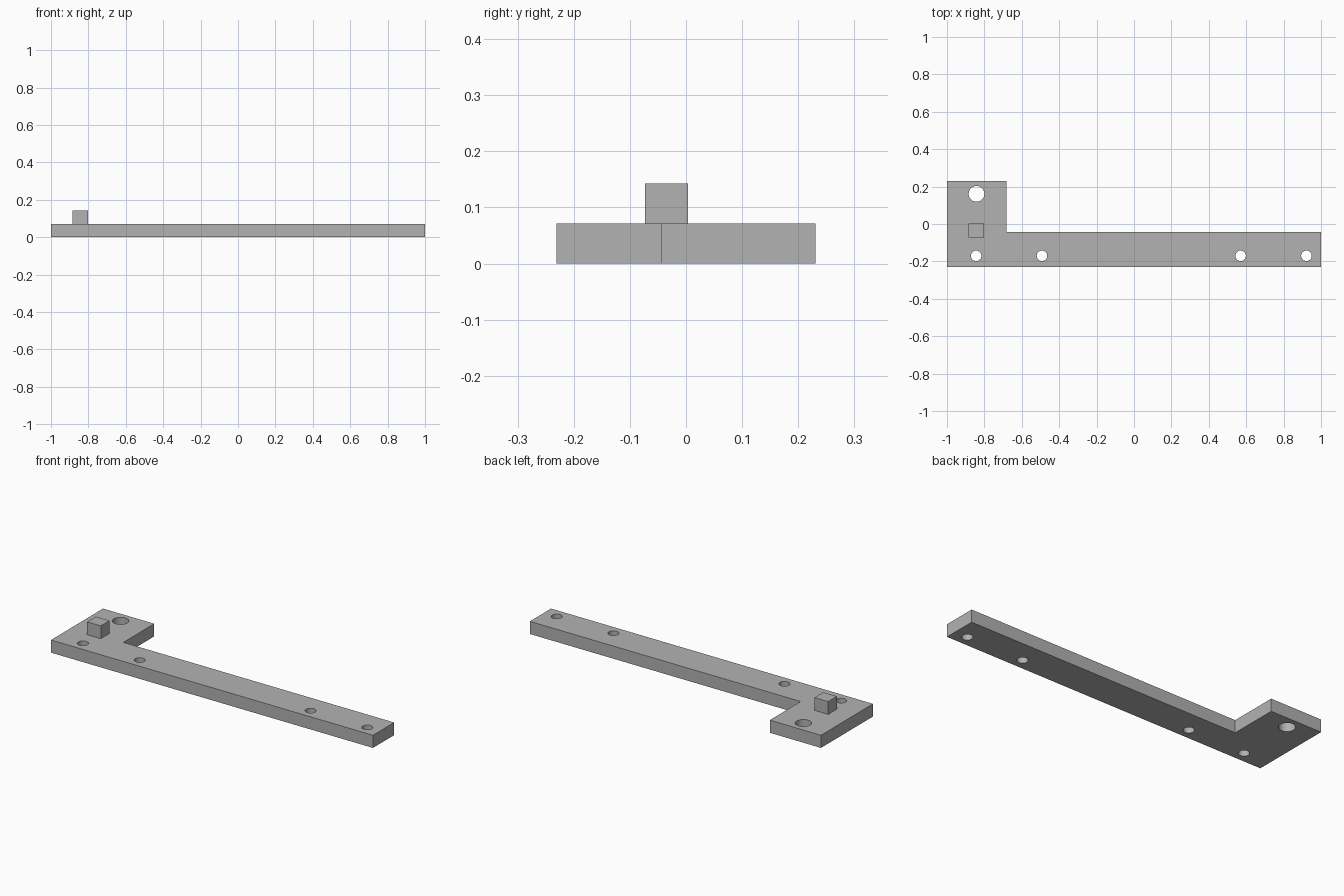
import bpy
import bmesh
from mathutils import Matrix, Vector

if "Cube" in bpy.data.objects:
    bpy.data.objects.remove(bpy.data.objects["Cube"], do_unlink=True)

THICK = 0.071

# Single plain grey
grey = bpy.data.materials.new("plain_grey")
grey.use_nodes = True
colour = (0.448, 0.448, 0.448, 1)
grey.diffuse_color = colour
grey.node_tree.nodes["Principled BSDF"].inputs["Base Color"].default_value = colour


def make_object(name, bm):
    bmesh.ops.recalc_face_normals(bm, faces=bm.faces)
    mesh = bpy.data.meshes.new(name)
    bm.to_mesh(mesh)
    bm.free()
    mesh.materials.append(grey)
    obj = bpy.data.objects.new(name, mesh)
    bpy.context.collection.objects.link(obj)
    return obj


def prism(name, outline, bottom, top):
    bm = bmesh.new()
    face = bm.faces.new([bm.verts.new((x, y, bottom)) for x, y in outline])
    ext = bmesh.ops.extrude_face_region(bm, geom=[face])
    verts = [v for v in ext["geom"] if isinstance(v, bmesh.types.BMVert)]
    bmesh.ops.translate(bm, verts=verts, vec=Vector((0, 0, top - bottom)))
    return make_object(name, bm)


# L-shaped plate: long arm with a wider pad at the right-hand end
plate = prism("mounting_plate", [(-1, -0.231), (1, -0.231), (1, -0.043),
                                 (-0.682, -0.043), (-0.682, 0.231), (-1, 0.231)], 0, THICK)

# Through holes: four small ones along the arm, one large one in the pad
holes = [(x, -0.17, 0.028) for x in (-0.844, -0.492, 0.57, 0.922)]
holes.append((-0.842, 0.161, 0.042))
bm = bmesh.new()
for x, y, radius in holes:
    bmesh.ops.create_cone(bm, cap_ends=True, segments=48, radius1=radius, radius2=radius,
                          depth=THICK * 3, matrix=Matrix.Translation((x, y, THICK / 2)))
cutter = make_object("hole_cutter", bm)
cutter.hide_render = True

cut = plate.modifiers.new("holes", "BOOLEAN")
cut.operation = "DIFFERENCE"
cut.solver = "EXACT"
cut.object = cutter
bpy.ops.object.select_all(action="DESELECT")
bpy.context.view_layer.objects.active = plate
plate.select_set(True)
bpy.ops.object.modifier_apply(modifier=cut.name)
bpy.data.objects.remove(cutter, do_unlink=True)
bpy.ops.object.shade_smooth_by_angle()

# Square locating peg standing on the pad
left, right, front, back = -0.886, -0.801, -0.073, 0.004
prism("locating_peg", [(left, front), (right, front), (right, back), (left, back)],
      THICK, 0.143)
